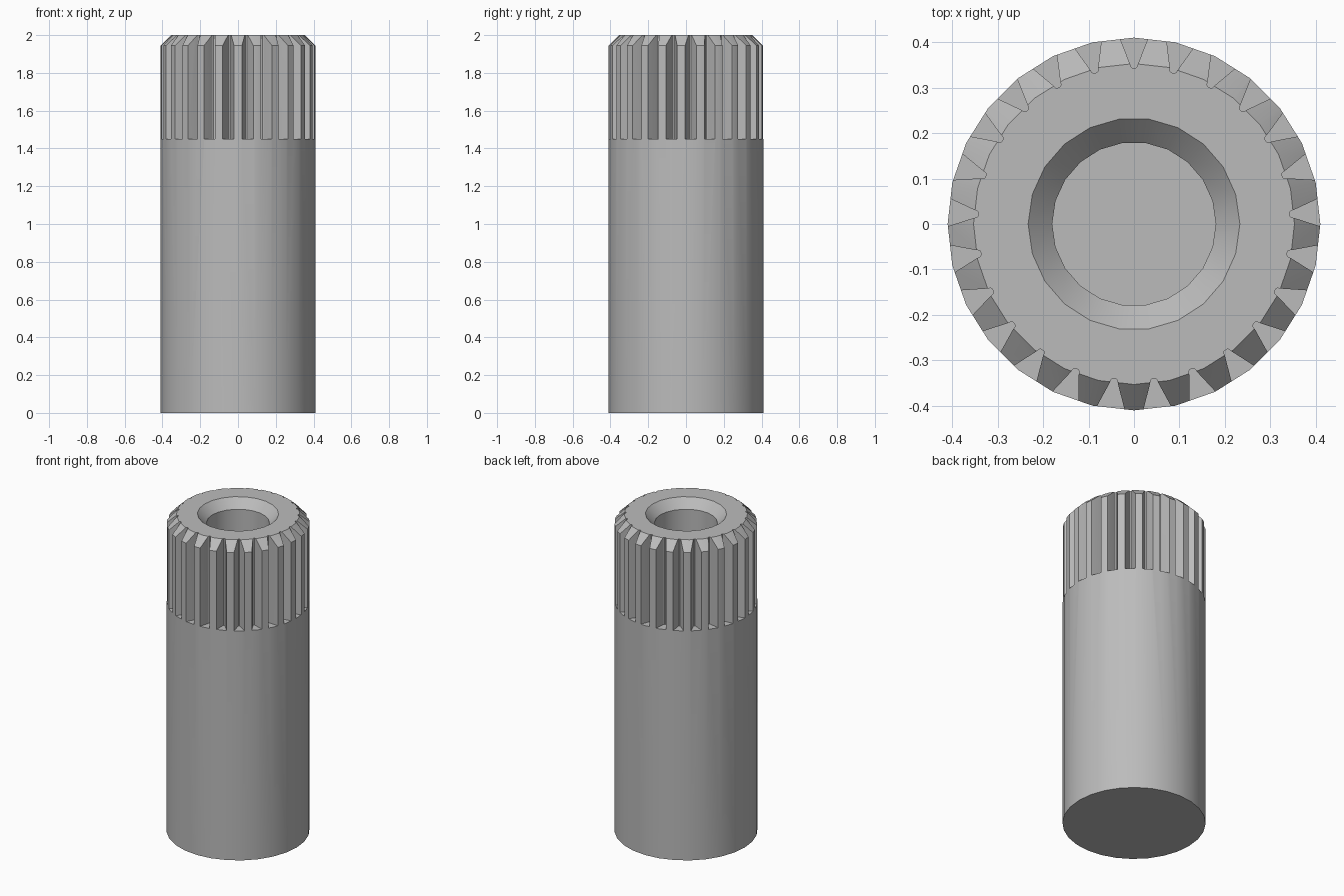
import bpy, bmesh, math
from mathutils import Matrix, Vector

default_cube = bpy.data.objects.get("Cube")
if default_cube:
    bpy.data.objects.remove(default_cube, do_unlink=True)

RADIUS = 0.41
TEETH = 25
SPLINE_BASE = 1.45

steel = bpy.data.materials.new("grey steel")
steel.use_nodes = True
grey = (0.5, 0.5, 0.5, 1)
steel.diffuse_color = grey
steel.node_tree.nodes["Principled BSDF"].inputs["Base Color"].default_value = grey


def make_object(name, bm):
    bmesh.ops.recalc_face_normals(bm, faces=bm.faces)
    mesh = bpy.data.meshes.new(name)
    bm.to_mesh(mesh)
    bm.free()
    mesh.materials.append(steel)
    obj = bpy.data.objects.new(name, mesh)
    bpy.context.collection.objects.link(obj)
    return obj


def turned(name, profile, sides):
    """Solid of revolution from (radius, height) points, capped at both ends."""
    bm = bmesh.new()
    rings = []
    for r, z in profile:
        rings.append([bm.verts.new((r * math.cos(a), r * math.sin(a), z))
                      for a in (math.tau * i / sides for i in range(sides))])
    for low, high in zip(rings, rings[1:]):
        for i in range(sides):
            j = (i + 1) % sides
            bm.faces.new((low[i], low[j], high[j], high[i]))
    bm.faces.new(rings[0][::-1])
    bm.faces.new(rings[-1])
    return make_object(name, bm)


def cut(target, cutter):
    cutter.hide_render = True
    mod = target.modifiers.new("cut", 'BOOLEAN')
    mod.operation = 'DIFFERENCE'
    mod.solver = 'EXACT'
    mod.object = cutter
    bpy.context.view_layer.objects.active = target
    bpy.ops.object.modifier_apply(modifier=mod.name)
    bpy.data.objects.remove(cutter, do_unlink=True)


# Round shaft with a chamfered end
shaft = turned("splined_shaft", [(RADIUS, 0), (RADIUS, 1.945), (0.353, 2)], 28)

# Countersunk blind hole
cut(shaft, turned("hole_cutter",
                  [(0.18, 1.0), (0.18, 1.945), (0.233, 2), (0.233, 2.1)], 22))

# Tapered grooves with rounded roots, leaving a tooth facing the front
half = [(0.343, 0.004), (0.346, 0.007), (0.353, 0.009), (0.45, 0.047)]
section = half + [(r, -w) for r, w in reversed(half)]
bm = bmesh.new()
for i in range(TEETH):
    turn = Matrix.Rotation(-math.pi / 2 + (i + 0.5) * math.tau / TEETH, 4, 'Z')
    face = bm.faces.new([bm.verts.new(turn @ Vector((r, w, SPLINE_BASE)))
                         for r, w in section])
    top = bmesh.ops.extrude_face_region(bm, geom=[face], use_keep_orig=True)
    bmesh.ops.translate(bm, vec=(0, 0, 0.7), verts=[
        v for v in top["geom"] if isinstance(v, bmesh.types.BMVert)])
cut(shaft, make_object("groove_cutter", bm))

# Smooth barrel with crisp teeth and rims
bpy.ops.object.select_all(action='DESELECT')
shaft.select_set(True)
bpy.context.view_layer.objects.active = shaft
bpy.ops.object.shade_smooth_by_angle(angle=math.radians(25))
